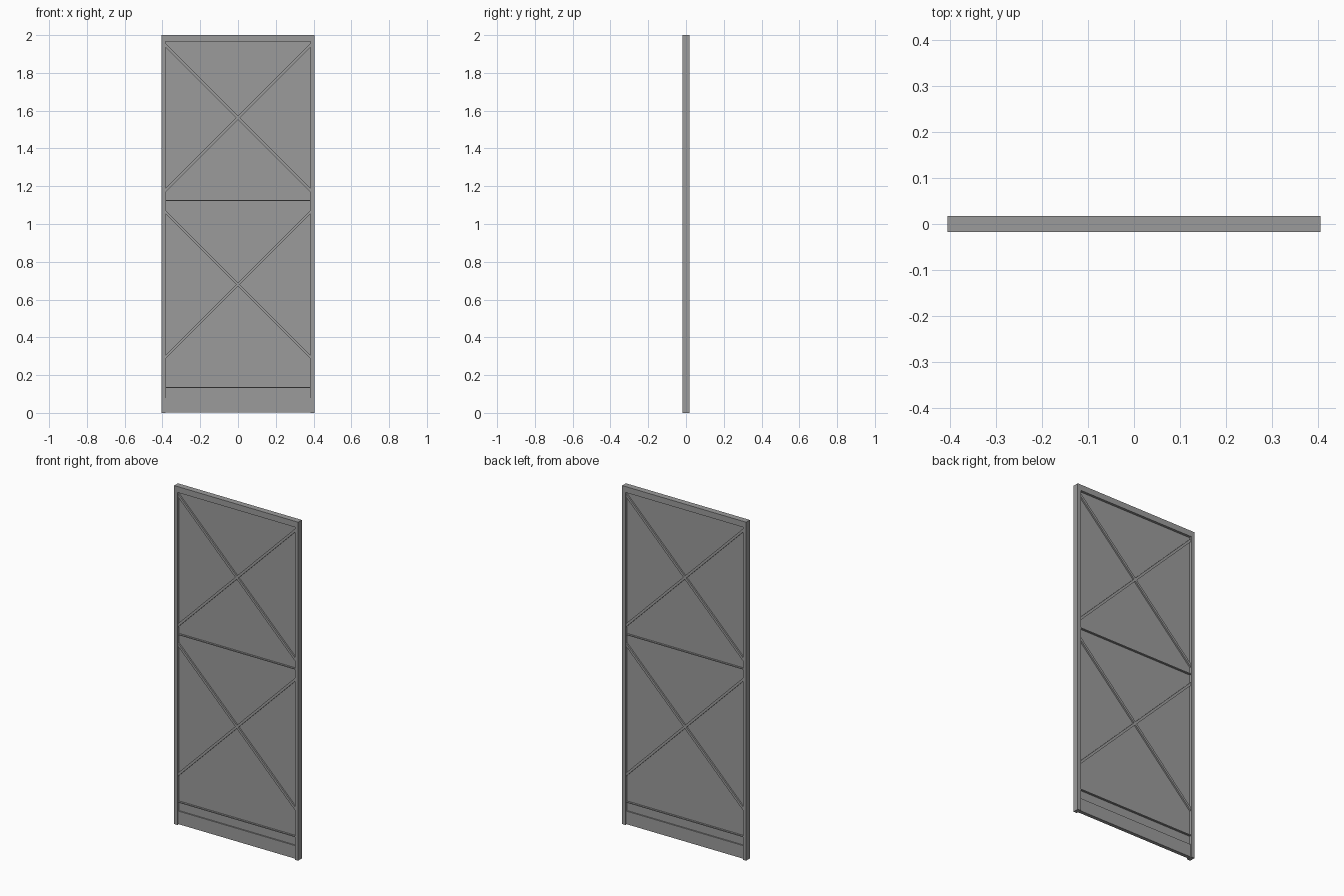
import bpy, bmesh

if "Cube" in bpy.data.objects:
    bpy.data.objects.remove(bpy.data.objects["Cube"])

W, H, D = 0.405, 2.0, 0.0175    # half width, height, half depth
IN = 0.384                      # inner edge of the posts

# Dark grey metal
metal = bpy.data.materials.new("dark_metal")
metal.diffuse_color = (0.33, 0.33, 0.33, 1)
metal.use_nodes = True
metal.node_tree.nodes["Principled BSDF"].inputs["Base Color"].default_value = metal.diffuse_color


def prism(name, outline, half_depth):
    """Extrude an x-z outline symmetrically through y."""
    bm = bmesh.new()
    face = bm.faces.new([bm.verts.new((x, -half_depth, z)) for x, z in outline])
    ext = bmesh.ops.extrude_face_region(bm, geom=[face])
    verts = [v for v in ext["geom"] if isinstance(v, bmesh.types.BMVert)]
    bmesh.ops.translate(bm, verts=verts, vec=(0, 2 * half_depth, 0))
    # extrude_face_region keeps the first face, so the prism is closed
    bmesh.ops.recalc_face_normals(bm, faces=bm.faces)
    mesh = bpy.data.meshes.new(name)
    bm.to_mesh(mesh)
    bm.free()
    mesh.materials.append(metal)
    obj = bpy.data.objects.new(name, mesh)
    bpy.context.collection.objects.link(obj)
    return obj


def bar(name, x0, x1, z0, z1, half_depth):
    return prism(name, [(x0, z0), (x1, z0), (x1, z1), (x0, z1)], half_depth)


# Outer frame: two posts and a top rail
bar("left_post", -W, -IN, 0, H - 0.035, D)
bar("right_post", IN, W, 0, H - 0.035, D)
bar("top_rail", -W, W, H - 0.035, H, D)

# Thin infill sheet and thicker kick plate
bar("infill_panel", -IN, IN, 0.08, H - 0.035, 0.003)
bar("kick_plate", -IN, IN, 0.003, 0.08, 0.0105)

# Thin horizontal ledges on both faces
bar("middle_ledge", -IN, IN, 1.122, 1.127, 0.014)
bar("lower_ledge", -IN, IN, 0.132, 0.137, 0.014)

# Crossed braces, cut flush against the posts
for level, zc in (("upper", 1.562), ("lower", 0.68)):
    for kind, s in (("rising", 1), ("falling", -1)):
        a, b, t = zc - s * 0.384, zc + s * 0.384, 0.010
        prism(f"{level}_{kind}_brace",
              [(-IN, a - t), (IN, b - t), (IN, b + t), (-IN, a + t)], 0.012)
